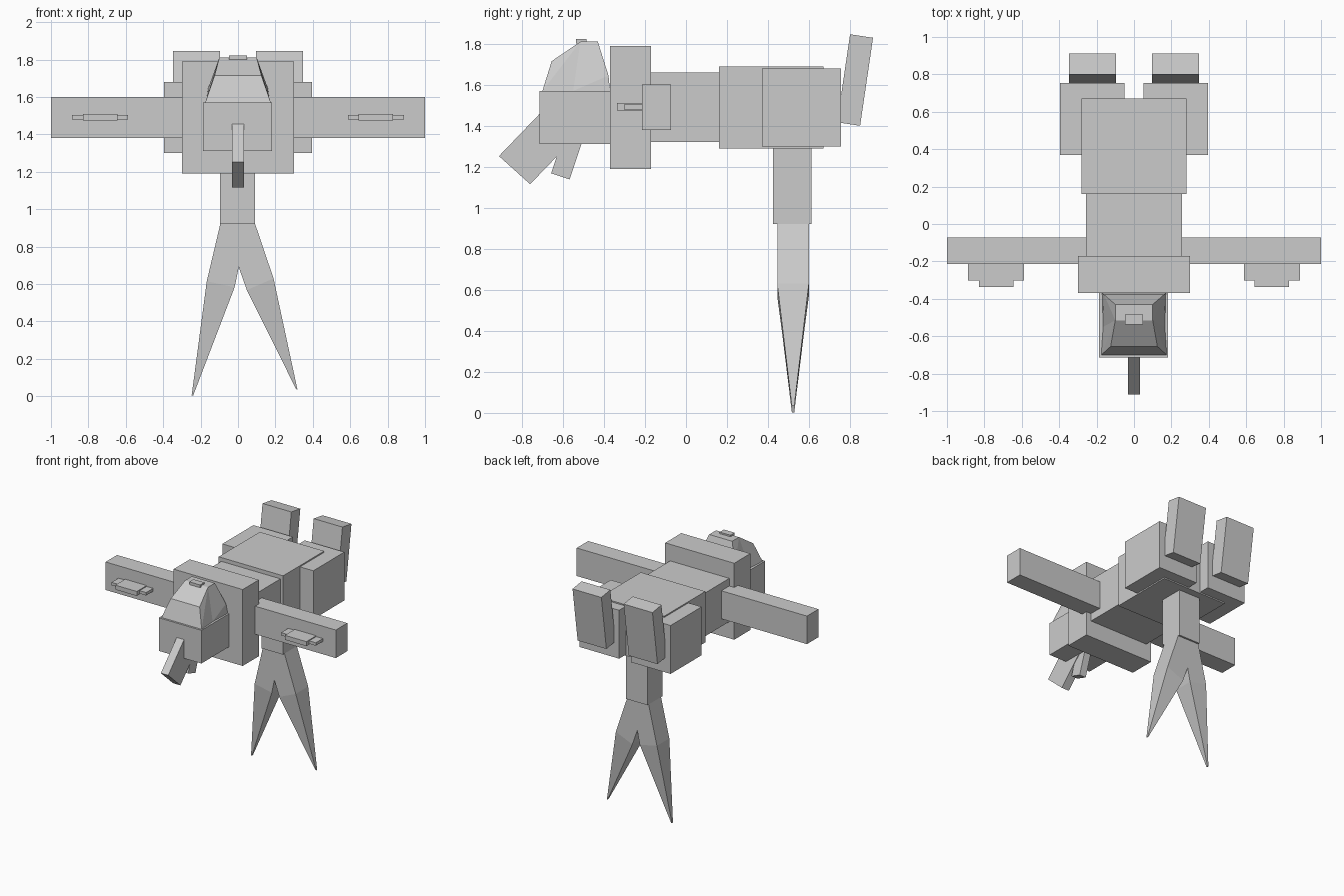
import bpy, bmesh
from mathutils import Vector

cube = bpy.data.objects.get("Cube")
if cube:
    bpy.data.objects.remove(cube, do_unlink=True)

grey = bpy.data.materials.new("plain_grey")
grey.use_nodes = True
grey.diffuse_color = (0.6, 0.6, 0.6, 1)
grey.node_tree.nodes["Principled BSDF"].inputs["Base Color"].default_value = (0.6, 0.6, 0.6, 1)


def hull(name, groups):
    """One flat-faced object made of convex solids, one for each group of points."""
    bm = bmesh.new()
    for points in groups:
        part = bmesh.new()
        for p in points:
            part.verts.new(p)
        bmesh.ops.convex_hull(part, input=part.verts)
        bmesh.ops.dissolve_limit(part, angle_limit=0.01, verts=part.verts, edges=part.edges)
        bmesh.ops.recalc_face_normals(part, faces=part.faces)
        temp = bpy.data.meshes.new("temp")
        part.to_mesh(temp)
        part.free()
        bm.from_mesh(temp)
        bpy.data.meshes.remove(temp)
    mesh = bpy.data.meshes.new(name)
    bm.to_mesh(mesh)
    bm.free()
    mesh.materials.append(grey)
    obj = bpy.data.objects.new(name, mesh)
    bpy.context.collection.objects.link(obj)
    return obj


def box(name, xs, ys, zs):
    return hull(name, [[(x, y, z) for x in xs for y in ys for z in zs]])


def side_slab(name, xs, outline):
    """Extrude a side outline of (y, z) points across x."""
    return hull(name, [[(x, y, z) for x in xs for y, z in outline]])


def bar(a, b, along):
    """Slanted bar outline: end edge a-b, swept by a vector."""
    a, b, along = Vector(a), Vector(b), Vector(along)
    return [a, b, b + along, a + along]


# Body
box("chest", (-.3, .3), (-.37, -.17), (1.19, 1.79))
box("waist", (-.257, .257), (-.17, .16), (1.32, 1.66))
box("hips", (-.28, .28), (.16, .67), (1.29, 1.69))

# Limbs, mirrored
for s, side in ((1, "left"), (-1, "right")):
    box(side + "_arm", (s * .25, s), (-.215, -.072), (1.38, 1.6))
    box(side + "_hand_plate", (s * .587, s * .887), (-.302, -.21), (1.48, 1.503))
    box(side + "_hand_tip", (s * .643, s * .83), (-.337, -.21), (1.475, 1.51))
    box(side + "_thigh", (s * .052, s * .395), (.37, .755), (1.3, 1.68))
    side_slab(side + "_foot", (s * .097, s * .347),
              bar((.737, 1.417), (.849, 1.4), (.063, .429)))

# Head and beak
box("head", (-.187, .183), (-.715, -.36), (1.31, 1.57))
side_slab("upper_beak", (-.032, .032), bar((-.912, 1.252), (-.76, 1.115), (.2, .208)))
side_slab("lower_beak", (-.028, .028), bar((-.658, 1.168), (-.568, 1.138), (.07, .21)))

# Faceted crown: front and back pieces meet at a crease
front, back = [], []
for s in (-1, 1):
    crease = [(s * .165, -.55, 1.57), (s * .1, -.515, 1.81)]
    front += crease + [(s * .175, -.7, 1.57), (s * .125, -.655, 1.715)]
    back += crease + [(s * .1, -.43, 1.81), (s * .16, -.378, 1.645), (s * .17, -.37, 1.57)]
hull("crown", [front, back])
box("crown_stud", (-.047, .047), (-.537, -.485), (1.8, 1.822))

# Tail with a forked end
box("tail_base", (-.095, .092), (.425, .613), (.92, 1.3))


def section(points, depth):
    return [(x, .522 + d, z) for x, z in points for d in (-depth, depth)]


crotch = (.004, .69)
root = section([(-.095, .92), (.092, .92), crotch], .077)
fork = [root]
for top, knee, tip in (
        ((-.095, .92), [(-.167, .615), (-.018, .583)], [(-.248, .003), (-.24, .003)]),
        ((.092, .92), [(.19, .63), (.047, .568)], [(.318, .035), (.31, .04)])):
    joint = section(knee, .077)
    fork.append(section([top, crotch], .077) + joint)
    fork.append(joint + section(tip, .006))
hull("tail_fork", fork)
